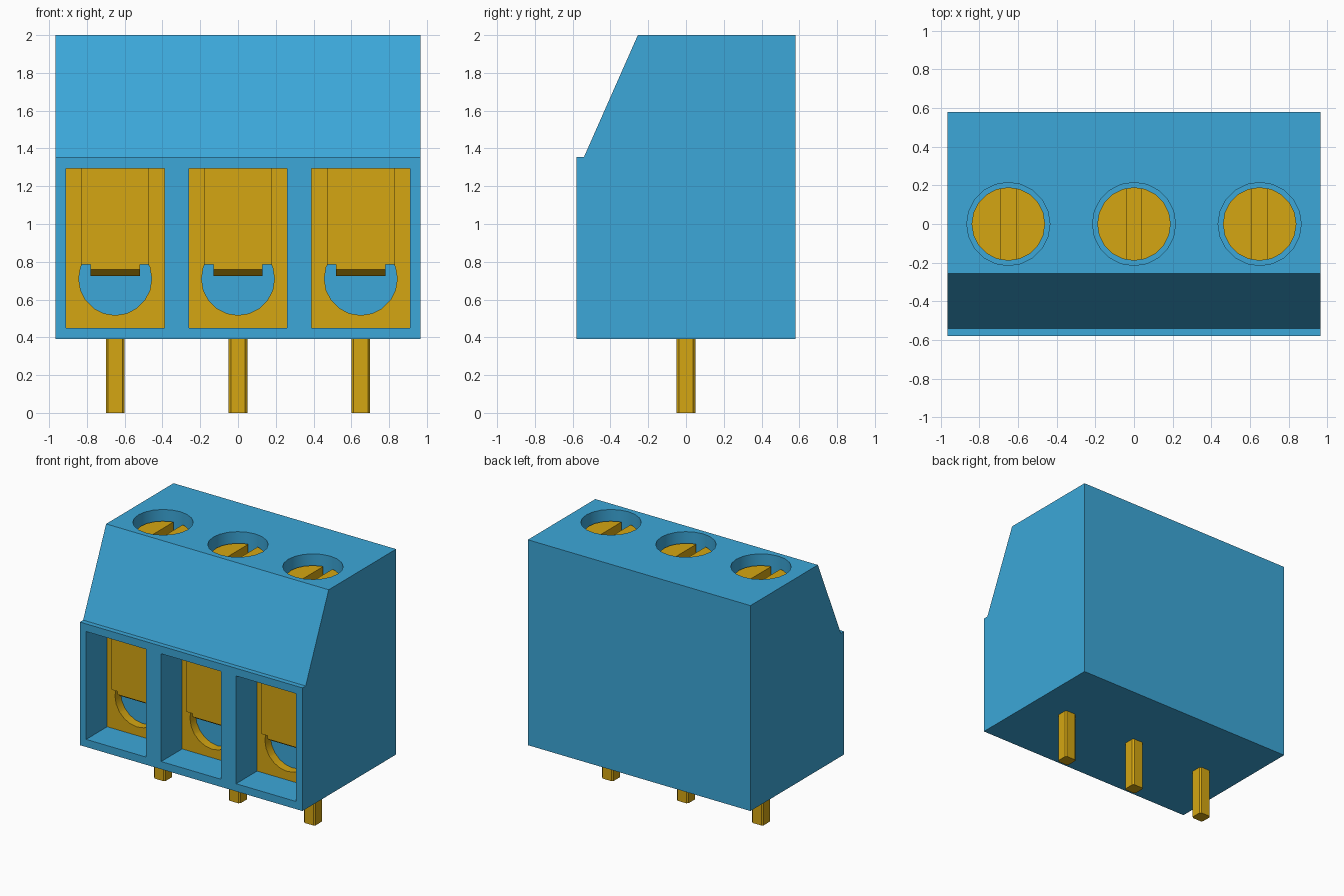
import bpy, bmesh
from math import pi
from mathutils import Matrix

cube = bpy.data.objects.get("Cube")
if cube:
    bpy.data.objects.remove(cube, do_unlink=True)


def material(name, rgb):
    m = bpy.data.materials.new(name)
    m.use_nodes = True
    m.diffuse_color = (*rgb, 1)
    m.node_tree.nodes["Principled BSDF"].inputs["Base Color"].default_value = (*rgb, 1)
    return m


BLUE = material("blue plastic", (0.045, 0.386, 0.69))
GOLD = material("gold metal", (0.66, 0.38, 0.006))


def finish(name, bm, mat):
    bmesh.ops.recalc_face_normals(bm, faces=bm.faces)
    me = bpy.data.meshes.new(name)
    bm.to_mesh(me)
    bm.free()
    me.materials.append(mat)
    ob = bpy.data.objects.new(name, me)
    bpy.context.collection.objects.link(ob)
    return ob


def box(name, x, y, z, mat):
    """Box from (low, high) pairs."""
    bm = bmesh.new()
    size = [b - a for a, b in (x, y, z)]
    mid = [(a + b) / 2 for a, b in (x, y, z)]
    bmesh.ops.create_cube(bm, size=1, matrix=Matrix.Translation(mid) @ Matrix.Diagonal((*size, 1)))
    return finish(name, bm, mat)


def cylinder(name, centre, r, depth, mat, axis="Z"):
    bm = bmesh.new()
    turn = Matrix.Rotation(pi / 2, 4, "X") if axis == "Y" else Matrix.Identity(4)
    bmesh.ops.create_cone(bm, cap_ends=True, segments=20, radius1=r, radius2=r, depth=depth,
                          matrix=Matrix.Translation(centre) @ turn)
    return finish(name, bm, mat)


def prism(name, profile, x0, x1, mat):
    """Extrude a (y, z) profile along x."""
    bm = bmesh.new()
    face = bm.faces.new([bm.verts.new((x0, y, z)) for y, z in profile])
    new = bmesh.ops.extrude_face_region(bm, geom=[face])["geom"]
    bmesh.ops.translate(bm, vec=(x1 - x0, 0, 0),
                        verts=[v for v in new if isinstance(v, bmesh.types.BMVert)])
    return finish(name, bm, mat)


def activate(ob):
    bpy.ops.object.select_all(action="DESELECT")
    ob.select_set(True)
    bpy.context.view_layer.objects.active = ob


def cut(ob, cutter):
    cutter.hide_render = True
    mod = ob.modifiers.new("cut", "BOOLEAN")
    mod.operation, mod.solver, mod.object = "DIFFERENCE", "EXACT", cutter
    activate(ob)
    bpy.ops.object.modifier_apply(modifier=mod.name)
    bpy.data.objects.remove(cutter, do_unlink=True)


def smooth(ob):
    activate(ob)
    bpy.ops.object.shade_smooth_by_angle()


# Housing with sloped front
housing = prism("housing", [(-0.58, 0.39), (-0.58, 1.355), (-0.54, 1.355), (-0.255, 2.0),
                            (0.58, 2.0), (0.58, 0.39)], -0.965, 0.965, BLUE)

for side, x in (("right", -0.65), ("middle", 0), ("left", 0.65)):
    # Wire pocket and screw well in the housing
    cut(housing, box("pocket_cutter", (x - 0.26, x + 0.26), (-0.7, -0.25), (0.45, 1.295), BLUE))
    cut(housing, cylinder("well_cutter", (x, 0, 1.9), 0.215, 0.24, BLUE))

    # Metal clamp block with round wire hole
    clamp = box(side + "_clamp", (x - 0.265, x + 0.265), (-0.32, 0.3), (0.445, 1.3), GOLD)
    cut(clamp, cylinder("hole_cutter", (x, -0.1, 0.71), 0.193, 0.6, GOLD, "Y"))
    smooth(clamp)

    # Pressing plate with a narrower tongue reaching over the hole
    box(side + "_plate", (x - 0.18, x + 0.18), (-0.38, -0.31), (0.785, 1.295), GOLD)
    prism(side + "_tongue", [(-0.38, 0.8), (-0.38, 0.76), (-0.325, 0.725), (-0.28, 0.725),
                             (-0.28, 0.8)], x - 0.13, x + 0.13, GOLD)

    # Slotted screw
    screw = cylinder(side + "_screw", (x, 0, 1.67), 0.19, 0.5, GOLD)
    cut(screw, box("slot_cutter", (x - 0.04, x + 0.04), (-0.3, 0.3), (1.84, 2.1), GOLD))
    smooth(screw)

    # Chamfered solder pin
    pin = box(side + "_pin", (x - 0.05, x + 0.05), (-0.05, 0.05), (0, 0.46), GOLD)
    bm = bmesh.new()
    bm.from_mesh(pin.data)
    upright = [e for e in bm.edges if abs(e.verts[0].co.z - e.verts[1].co.z) > 0.1]
    bmesh.ops.bevel(bm, geom=upright, offset=0.012, segments=1, affect="EDGES")
    bm.to_mesh(pin.data)
    bm.free()

smooth(housing)
